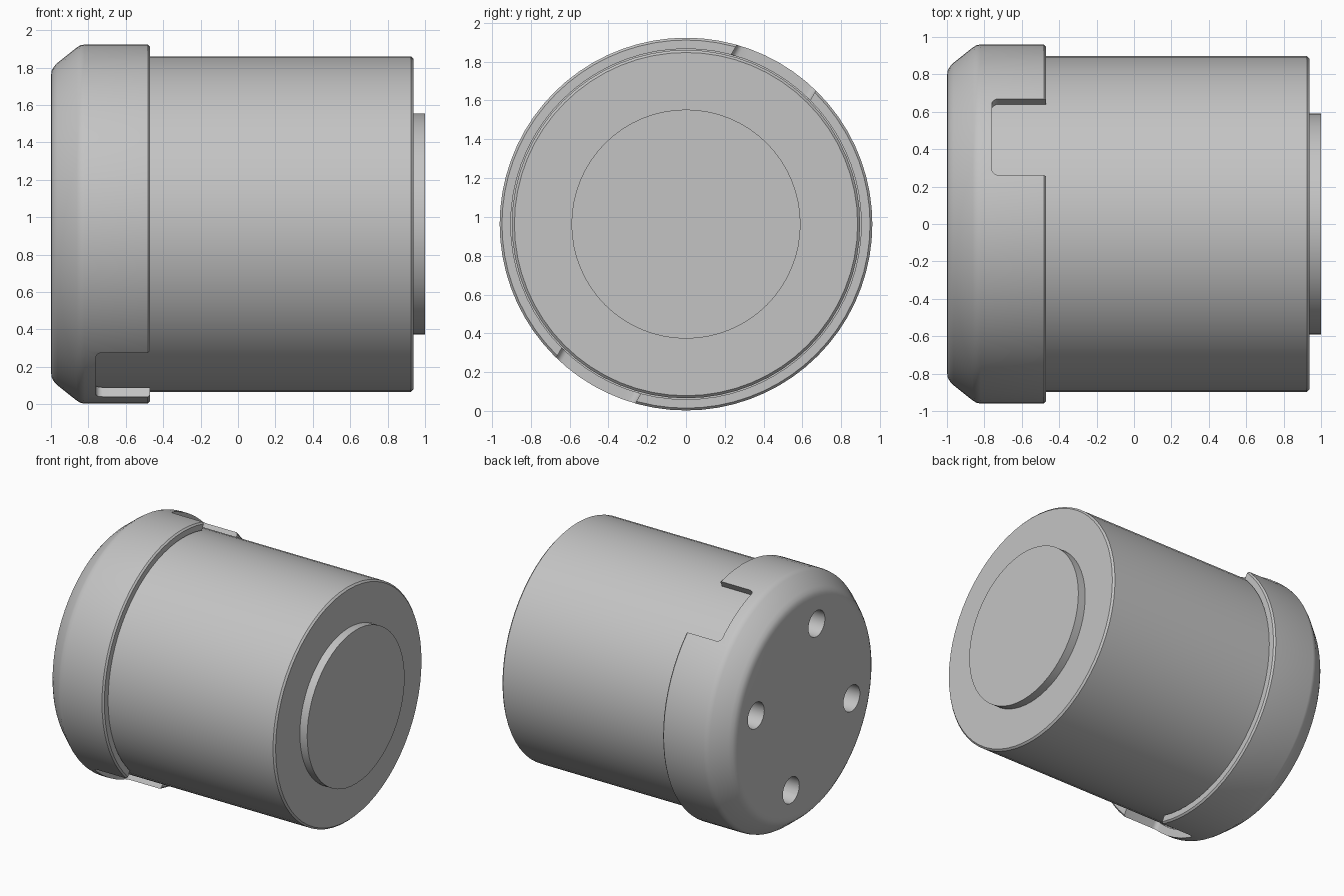
import bpy
import bmesh
import math
from mathutils import Matrix

AXIS_Z = 0.963
R_CAP, R_BODY = 0.96, 0.897

cube = bpy.data.objects.get("Cube")
if cube:
    bpy.data.objects.remove(cube, do_unlink=True)

grey = bpy.data.materials.new("plain_grey")
grey.use_nodes = True
COLOUR = (0.55, 0.55, 0.55, 1)
grey.diffuse_color = COLOUR
grey.node_tree.nodes["Principled BSDF"].inputs["Base Color"].default_value = COLOUR


def finish(name, bm):
    """Turn a bmesh into an object lying on the shared axis."""
    bmesh.ops.remove_doubles(bm, verts=bm.verts, dist=1e-5)
    bmesh.ops.recalc_face_normals(bm, faces=bm.faces)
    mesh = bpy.data.meshes.new(name)
    bm.to_mesh(mesh)
    bm.free()
    mesh.materials.append(grey)
    obj = bpy.data.objects.new(name, mesh)
    obj.location.z = AXIS_Z
    bpy.context.collection.objects.link(obj)
    return obj


def lathe(name, profile, sides):
    """Revolve (x, radius) points around x; ends on the axis become flat discs."""
    bm = bmesh.new()
    rings = []
    for x, r in profile:
        angles = [2 * math.pi * i / sides for i in range(sides)]
        rings.append([bm.verts.new((x, r * math.cos(a), r * math.sin(a))) for a in angles])
    for a, b in zip(rings, rings[1:]):
        for i in range(sides):
            j = (i + 1) % sides
            bm.faces.new((a[i], a[j], b[j], b[i]))
    bm.faces.new(rings[0])
    bm.faces.new(rings[-1])
    return finish(name, bm)


def smooth(obj):
    bpy.ops.object.select_all(action="DESELECT")
    obj.select_set(True)
    bpy.context.view_layer.objects.active = obj
    bpy.ops.object.shade_smooth_by_angle(angle=math.radians(30))


def cut(obj, cutter):
    """Subtract the cutter and throw it away."""
    mod = obj.modifiers.new("cut", "BOOLEAN")
    mod.operation = "DIFFERENCE"
    mod.solver = "EXACT"
    mod.object = cutter
    cutter.hide_render = True
    bpy.ops.object.select_all(action="DESELECT")
    obj.select_set(True)
    bpy.context.view_layer.objects.active = obj
    bpy.ops.object.modifier_apply(modifier=mod.name)
    bpy.data.objects.remove(cutter, do_unlink=True)


# Main barrel and the low round boss on its end
barrel = lathe("barrel", [(-0.78, R_BODY), (0.925, R_BODY), (0.938, R_BODY - 0.013)], 64)
boss = lathe("end_boss", [(0.9, 0.59), (1.0, 0.59)], 64)

# Cap: cup-shaped sleeve with a rounded, tapered rear edge
cap = lathe("cap", [
    (-0.78, R_BODY + 0.006), (-0.47, R_BODY + 0.006),
    (-0.47, R_CAP - 0.012), (-0.482, R_CAP), (-0.82, R_CAP),
    (-0.842, 0.956), (-0.862, 0.944), (-0.965, 0.862),
    (-0.984, 0.842), (-0.996, 0.82), (-1.0, 0.79)], 72)

# Two opposite notches in the cap's open edge, with rounded inner corners
for k in range(2):
    bm = bmesh.new()
    bmesh.ops.create_cube(bm, size=1, matrix=Matrix.Translation((-0.46, 0.95, 0))
                          @ Matrix.Diagonal((0.6, 0.4, 0.47, 1)))
    corners = [e for e in bm.edges
               if all(v.co.x < -0.7 for v in e.verts)
               and abs(e.verts[0].co.y - e.verts[1].co.y) > 0.1]
    bmesh.ops.bevel(bm, geom=corners, offset=0.035, segments=5, profile=0.5,
                    affect="EDGES")
    bm.transform(Matrix.Rotation(math.radians(60 + 180 * k), 4, "X"))
    cut(cap, finish("notch_cutter", bm))

# Four mounting holes in the rear face
for k in range(4):
    a = math.radians(15 + 90 * k)
    bm = bmesh.new()
    bmesh.ops.create_cone(bm, cap_ends=True, segments=24, radius1=0.1, radius2=0.1, depth=0.4,
                          matrix=Matrix.Translation((-1.0, 0.6 * math.cos(a), 0.6 * math.sin(a)))
                          @ Matrix.Rotation(math.pi / 2, 4, "Y"))
    cut(cap, finish("hole_cutter", bm))

for part in (barrel, boss, cap):
    smooth(part)
